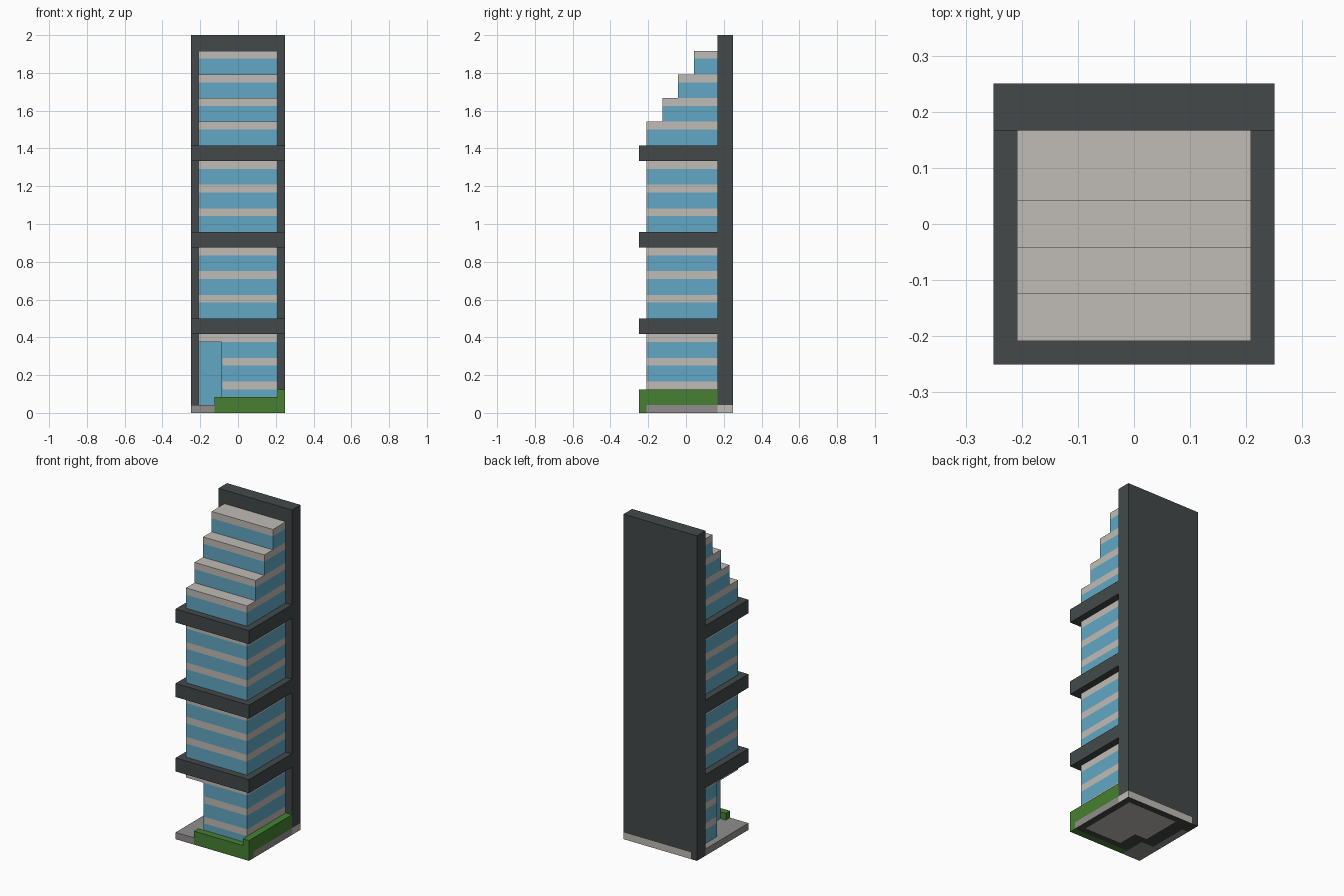
import bpy, bmesh
from mathutils import Matrix, Vector

cube = bpy.data.objects.get("Cube")
if cube:
    bpy.data.objects.remove(cube, do_unlink=True)

U = 1 / 24  # one building module


def material(name, rgb):
    m = bpy.data.materials.new(name)
    m.use_nodes = True
    color = (*rgb, 1)
    m.diffuse_color = color
    m.node_tree.nodes["Principled BSDF"].inputs["Base Color"].default_value = color
    return m


CONCRETE = material("pale_concrete", (0.53, 0.50, 0.465))
GLASS = material("blue_glass", (0.12, 0.39, 0.55))
DARK = material("dark_cladding", (0.056, 0.066, 0.066))
HEDGE = material("hedge_green", (0.061, 0.216, 0.032))
PAVING = material("paving_grey", (0.28, 0.275, 0.27))


def finish(name, bm, mats):
    mesh = bpy.data.meshes.new(name)
    bm.to_mesh(mesh)
    bm.free()
    for m in mats:
        mesh.materials.append(m)
    obj = bpy.data.objects.new(name, mesh)
    bpy.context.collection.objects.link(obj)
    return obj


def box_mesh(x, y, z):
    """Box from (min, max) pairs given in modules."""
    bm = bmesh.new()
    size = Vector((x[1] - x[0], y[1] - y[0], z[1] - z[0])) * U
    mid = Vector((sum(x), sum(y), sum(z))) * U / 2
    bmesh.ops.create_cube(bm, size=1, matrix=Matrix.Translation(mid) @ Matrix.Diagonal((*size, 1)))
    return bm


def box(name, x, y, z, mat):
    return finish(name, box_mesh(x, y, z), [mat])


def storey(name, x, y, z):
    """Two modules of glass topped by one module of concrete."""
    box(name + "_glass", x, y, (z, z + 2), GLASS)
    box(name + "_slab", x, y, (z + 2, z + 3), CONCRETE)


# Base: paving, planted strip and wall footing, coloured cell by cell
def base_color(x, y, underside):
    if y < -5 and x > -3:
        return 3
    if underside:
        if -3 < x < 5 and -4 < y < 5 and not (x < -1 and y < -1):
            return 1
        if x > -5 and y > -5 and not (x < -3 and y < -2):
            return 2
    if y > 4:
        return 2 if x < -5 else 1
    return 0


bm = box_mesh((-6, 6), (-6, 6), (0, 1))
flat = [e for e in bm.edges if abs(e.verts[0].co.z - e.verts[1].co.z) < 1e-5]
bmesh.ops.subdivide_edges(bm, edges=flat, cuts=11, use_grid_fill=True)
bm.normal_update()
for f in bm.faces:
    p = (f.calc_center_median() - f.normal * U * 0.1) / U
    f.material_index = base_color(p.x, p.y, f.normal.z < -0.5)
finish("base", bm, [PAVING, CONCRETE, DARK, HEDGE])

# Hedges
box("front_hedge", (-3, 5), (-6, -5), (1, 2), HEDGE)
box("side_hedge", (5, 6), (-6, 4), (1, 3), HEDGE)

# Tall back wall
box("back_wall", (-6, 6), (4, 6), (1, 48), DARK)

# Ground section with a recessed entrance corner
full_x, full_y = (-5, 5), (-5, 4)
for i in range(3):
    z = 1 + 3 * i
    storey(f"ground_front_{i}", (-2, 5), (-5, 0), z)
    if i < 2:
        storey(f"ground_back_{i}", full_x, (0, 4), z)
    else:
        box("ground_back_glass_top", full_x, (0, 4), (z, z + 2), GLASS)
box("entrance_ceiling", full_x, full_y, (9, 10), CONCRETE)
box("entrance_back_glass", (-5, -2), (-0.1, 0), (1, 9), GLASS)
box("entrance_side_glass", (-2.1, -2), (-5, 0), (1, 9), GLASS)

# Dark belts and the banded sections above them
for n in range(3):
    z = 10 + 11 * n
    box(f"belt_{n}", (-6, 6), (-6, 4), (z, z + 2), DARK)
    if n < 2:
        for i in range(3):
            storey(f"section_{n}_{i}", full_x, full_y, z + 2 + 3 * i)

# Stepped crown
for i in range(4):
    storey(f"terrace_{i}", full_x, (-5 + 2 * i, 4), 34 + 3 * i)
